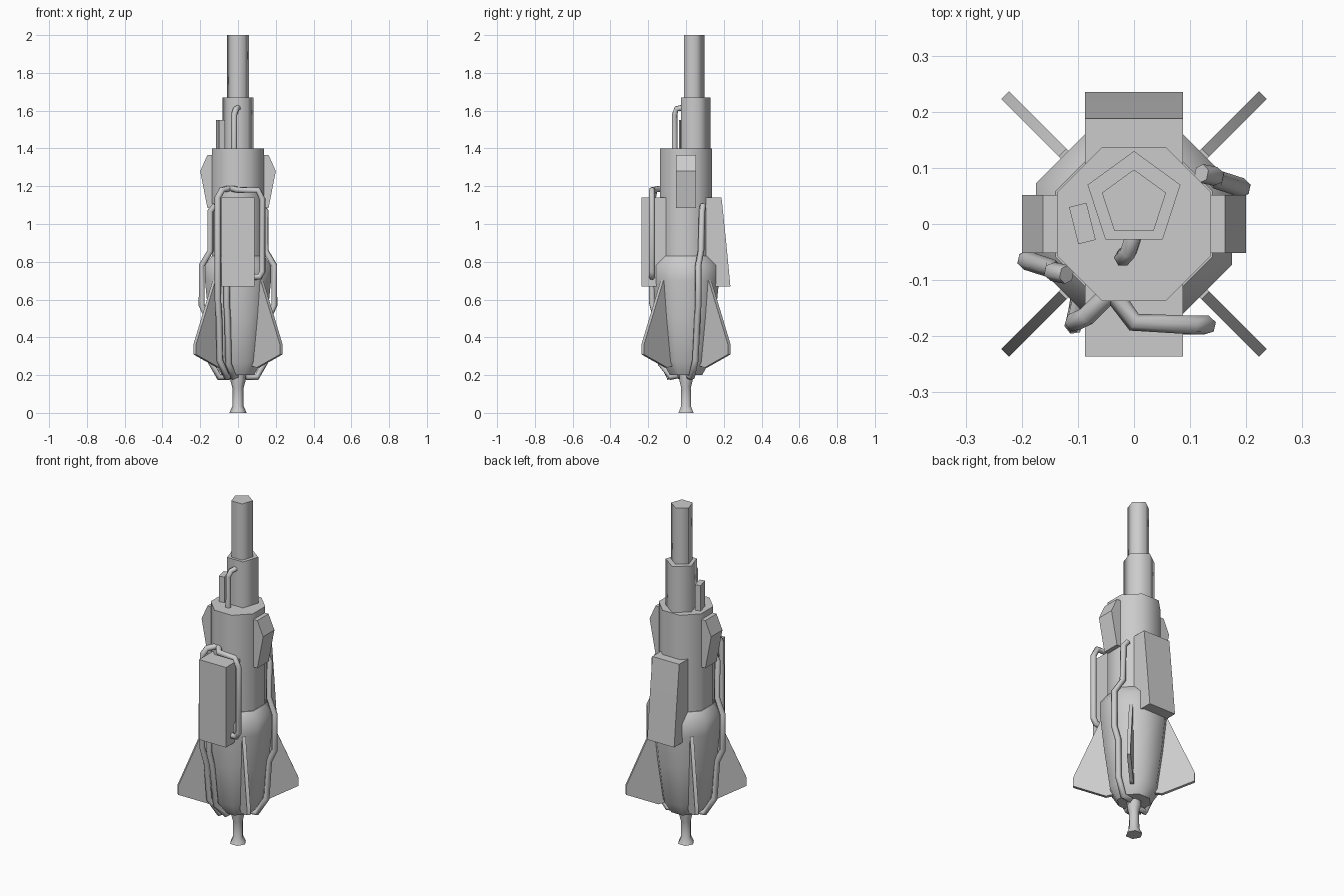
import bpy, bmesh, math
from mathutils import Vector

if "Cube" in bpy.data.objects:
    bpy.data.objects.remove(bpy.data.objects["Cube"])


def finish(name, bm, angle=50):
    bmesh.ops.recalc_face_normals(bm, faces=bm.faces)
    me = bpy.data.meshes.new(name)
    bm.to_mesh(me)
    bm.free()
    ob = bpy.data.objects.new(name, me)
    bpy.context.collection.objects.link(ob)
    bpy.ops.object.select_all(action='DESELECT')
    ob.select_set(True)
    bpy.context.view_layer.objects.active = ob
    bpy.ops.object.shade_smooth_by_angle(angle=math.radians(angle))
    return ob


def lathe(name, profile, sides, start, centre=(0, 0), angle=50):
    """Stack of regular polygons; profile is (corner radius, z)."""
    bm = bmesh.new()
    rings = []
    for r, z in profile:
        ring = []
        for i in range(sides):
            a = math.radians(start) + math.tau * i / sides
            ring.append(bm.verts.new((centre[0] + r * math.cos(a),
                                      centre[1] + r * math.sin(a), z)))
        rings.append(ring)
    for lo, hi in zip(rings, rings[1:]):
        for i in range(sides):
            j = (i + 1) % sides
            bm.faces.new((lo[i], lo[j], hi[j], hi[i]))
    bm.faces.new(rings[0])
    bm.faces.new(rings[-1])
    return finish(name, bm, angle)


def plate(name, outline, width, turn, offset=(0, 0), angle=30):
    """Extrude an (outward, z) outline to a width, facing the turn angle."""
    a = math.radians(turn)
    out = Vector((math.cos(a), math.sin(a), 0))
    side = Vector((-math.sin(a), math.cos(a), 0))
    base = Vector((offset[0], offset[1], 0))
    bm = bmesh.new()
    ends = [[bm.verts.new(base + out * r + side * s * width / 2 + Vector((0, 0, z)))
             for r, z in outline] for s in (-1, 1)]
    n = len(outline)
    for i in range(n):
        j = (i + 1) % n
        bm.faces.new((ends[0][i], ends[0][j], ends[1][j], ends[1][i]))
    bm.faces.new(ends[0])
    bm.faces.new(ends[1])
    return finish(name, bm, angle)


def pipe(name, points, radius=0.017):
    cu = bpy.data.curves.new(name, 'CURVE')
    cu.dimensions = '3D'
    cu.bevel_depth = radius
    cu.bevel_resolution = 1
    cu.use_fill_caps = True
    sp = cu.splines.new('POLY')
    sp.points.add(len(points) - 1)
    for p, co in zip(sp.points, points):
        p.co = (*co, 1)
    ob = bpy.data.objects.new(name, cu)
    bpy.context.collection.objects.link(ob)
    return ob


# Octagonal hull; profiles give the flat-to-centre distance
K = 1 / math.cos(math.pi / 8)
lathe("lower_hull", [(a * K, z) for a, z in
      [(0.085, 0.2), (0.125, 0.27), (0.155, 0.5), (0.175, 0.7), (0.175, 0.78), (0.14, 0.83)]],
      8, 22.5)
lathe("upper_hull", [(0.137 * K, 0.78), (0.137 * K, 1.4)], 8, 22.5)

# Five-sided mast in two steps
lathe("mast_base", [(0.087, 1.38), (0.087, 1.67)], 5, 90, (0, 0.043), 75)
lathe("mast_tip", [(0.06, 1.65), (0.06, 2.0)], 5, 90, (0, 0.037), 75)

# Nozzle under the hull
lathe("nozzle", [(0.042, 0.23), (0.04, 0.17), (0.029, 0.13), (0.03, 0.035), (0.046, 0.0)],
      6, 0, angle=65)

# Front and back panels
plate("front_panel", [(0.1, 0.67), (0.236, 0.67), (0.236, 1.14), (0.1, 1.14)], 0.175, -90)
plate("back_panel", [(0.1, 0.67), (0.235, 0.67), (0.213, 0.9), (0.188, 1.14), (0.1, 1.14)], 0.175, 90)

# Side pods
for side, turn in (("right", 0), ("left", 180)):
    plate(side + "_pod", [(0.1, 1.085), (0.162, 1.085), (0.2, 1.28), (0.162, 1.365), (0.1, 1.365)],
          0.104, turn)

# Four diagonal fins
for i in range(4):
    plate(f"fin_{i + 1}", [(0.1, 0.25), (0.15, 0.24), (0.325, 0.31), (0.325, 0.36), (0.18, 0.7), (0.1, 0.7)],
          0.02, 45 + 90 * i)

# Small box on the shoulder
plate("shoulder_box", [(-0.016, 1.39), (0.016, 1.39), (0.016, 1.55), (-0.016, 1.55)],
      0.068, 14, (-0.092, 0.001))

# Side pipes, the left being the right turned half round
side_path = [(0.12, 0.09, 1.1), (0.145, 0.085, 1.07), (0.145, 0.08, 0.86), (0.192, 0.065, 0.78),
             (0.192, 0.065, 0.57), (0.16, 0.06, 0.5), (0.15, 0.05, 0.28), (0.1, 0.03, 0.19),
             (0.05, 0.02, 0.19), (0.03, 0.01, 0.23)]
pipe("right_pipe", side_path)
pipe("left_pipe", [(-x, -y, z) for x, y, z in side_path])

# Front pipes
pipe("panel_pipe", [(-0.04, -0.12, 1.19), (0.0, -0.175, 1.18), (0.105, -0.18, 1.18),
                    (0.13, -0.18, 1.13), (0.13, -0.18, 0.75), (0.115, -0.18, 0.72), (0.08, -0.18, 0.72)])
pipe("long_front_pipe", [(-0.04, -0.12, 1.19), (-0.085, -0.165, 1.18), (-0.107, -0.175, 1.14),
                         (-0.107, -0.18, 0.6), (-0.1, -0.15, 0.5), (-0.097, -0.13, 0.28),
                         (-0.06, -0.09, 0.19), (-0.03, -0.04, 0.2)])
pipe("short_front_pipe", [(-0.06, -0.18, 0.7), (-0.06, -0.18, 0.58), (-0.055, -0.16, 0.5),
                          (-0.05, -0.135, 0.26), (-0.025, -0.08, 0.19), (-0.01, -0.04, 0.2)])

# Bent pipe in front of the mast
pipe("mast_pipe", [(-0.02, -0.06, 1.38), (-0.02, -0.06, 1.58), (-0.01, -0.05, 1.61), (0.0, -0.02, 1.615)], 0.016)
